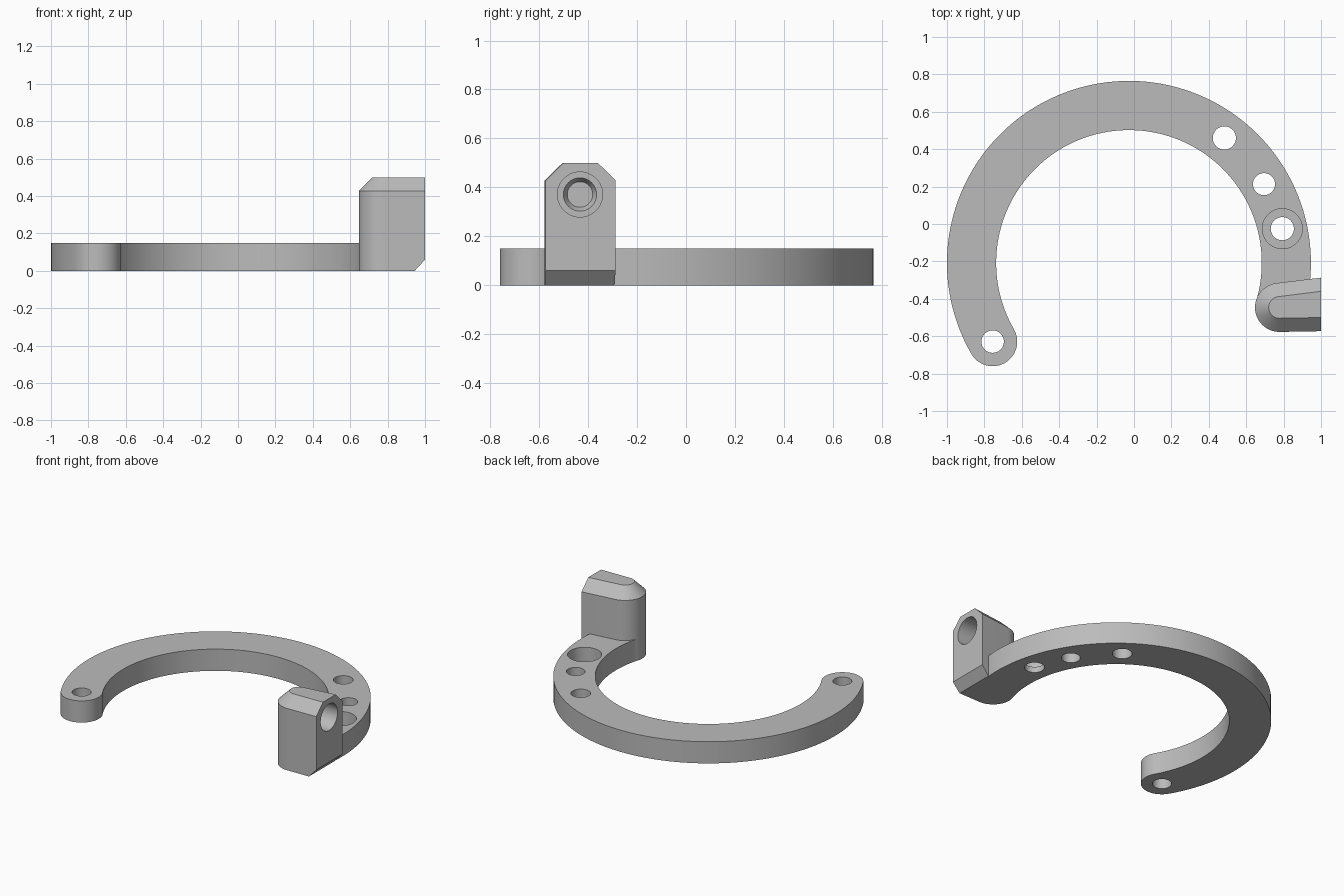
import bpy, bmesh
from math import sin, cos, radians, pi
from mathutils import Matrix, Vector

cube = bpy.data.objects.get("Cube")
if cube:
    bpy.data.objects.remove(cube)

grey = bpy.data.materials.new("plain grey")
grey.use_nodes = True
grey.diffuse_color = (0.5, 0.5, 0.5, 1)
grey.node_tree.nodes["Principled BSDF"].inputs["Base Color"].default_value = (0.5, 0.5, 0.5, 1)


def arc(cx, cy, r, start, end, n):
    """Points on an arc, angles in degrees."""
    angles = [radians(start + (end - start) * i / n) for i in range(n + 1)]
    return [(cx + r * cos(a), cy + r * sin(a)) for a in angles]


def loft(name, layers):
    """Closed solid from (outline, z) layers of equal point count."""
    bm = bmesh.new()
    rings = [[bm.verts.new((x, y, z)) for x, y in pts] for pts, z in layers]
    n = len(rings[0])
    for low, high in zip(rings, rings[1:]):
        for i in range(n):
            j = (i + 1) % n
            bm.faces.new((low[i], low[j], high[j], high[i]))
    bm.faces.new(rings[0])
    bm.faces.new(rings[-1])
    return finish(name, bm)


def finish(name, bm):
    bmesh.ops.recalc_face_normals(bm, faces=bm.faces)
    mesh = bpy.data.meshes.new(name)
    bm.to_mesh(mesh)
    bm.free()
    mesh.materials.append(grey)
    ob = bpy.data.objects.new(name, mesh)
    bpy.context.collection.objects.link(ob)
    return ob


def combine(ob, other, operation):
    """Apply a boolean and drop the second object."""
    other.hide_render = True
    mod = ob.modifiers.new(operation.lower(), "BOOLEAN")
    mod.operation = operation
    mod.solver = "EXACT"
    mod.object = other
    bpy.context.view_layer.objects.active = ob
    bpy.ops.object.modifier_apply(modifier=mod.name)
    bpy.data.objects.remove(other)


def drill(ob, x, y, steps):
    """Vertical stepped hole from (radius, z) steps."""
    layers = [(arc(x, y, r, 0, 352.5, 47), z) for r, z in steps]
    combine(ob, loft("drill", layers), "DIFFERENCE")


# Open ring with one rounded end
CX, CY, OUTER, INNER = -0.027, -0.208, 0.973, 0.71
END = 210
mid, half = (OUTER + INNER) / 2, (OUTER - INNER) / 2
ex, ey = CX + mid * cos(radians(END)), CY + mid * sin(radians(END))
outline = arc(CX, CY, OUTER, -16.5, END, 110)
outline += arc(ex, ey, half, END, END + 180, 32)[1:-1]
outline += arc(CX, CY, INNER, END, -16.5, 110)
ring = loft("open_ring", [(outline, 0), (outline, 0.15)])


# Upright lug with a rounded nose and chamfered top
def lug_outline(inset):
    nose = arc(0.778, -0.446, 0.131 - inset, 97, 271, 40)
    return nose + [(1, -0.573 + inset), (1, -0.287 - inset)]


lug = loft("lug", [(lug_outline(0), 0), (lug_outline(0), 0.428), (lug_outline(0.073), 0.5)])

# Sloped cut along the bottom outer edge of the lug
bm = bmesh.new()
bm.from_mesh(lug.data)
bmesh.ops.bisect_plane(bm, geom=bm.verts[:] + bm.edges[:] + bm.faces[:],
                       plane_co=(1, 0, 0.06), plane_no=Vector((0.06, 0, -0.055)).normalized(),
                       clear_outer=True)
bmesh.ops.holes_fill(bm, edges=[e for e in bm.edges if e.is_boundary], sides=0)
bmesh.ops.recalc_face_normals(bm, faces=bm.faces)
bm.to_mesh(lug.data)
bm.free()

# Stepped blind bore in the outer face of the lug
bore_steps = [(0.052, -0.23), (0.068, -0.2), (0.092, -0.2), (0.092, 0.1)]
bore = loft("bore", [(arc(0, 0, r, 0, 352.5, 47), z) for r, z in bore_steps])
bore.data.transform(Matrix.Translation((1, -0.433, 0.371)) @ Matrix.Rotation(pi / 2, 4, "Y"))
combine(lug, bore, "DIFFERENCE")

combine(ring, lug, "UNION")

# Through holes, and one counterbored hole
for x, y, r in [(ex, ey, 0.06), (0.483, 0.46, 0.062), (0.695, 0.213, 0.059)]:
    drill(ring, x, y, [(r, -0.1), (r, 0.3)])
drill(ring, 0.793, -0.025, [(0.062, -0.1), (0.062, 0.04), (0.107, 0.04), (0.107, 0.3)])

# Smooth curved walls, sharp edges
ring.name = "open_ring_with_lug"
bpy.ops.object.select_all(action="DESELECT")
ring.select_set(True)
bpy.context.view_layer.objects.active = ring
bpy.ops.object.shade_smooth_by_angle(angle=radians(25))
